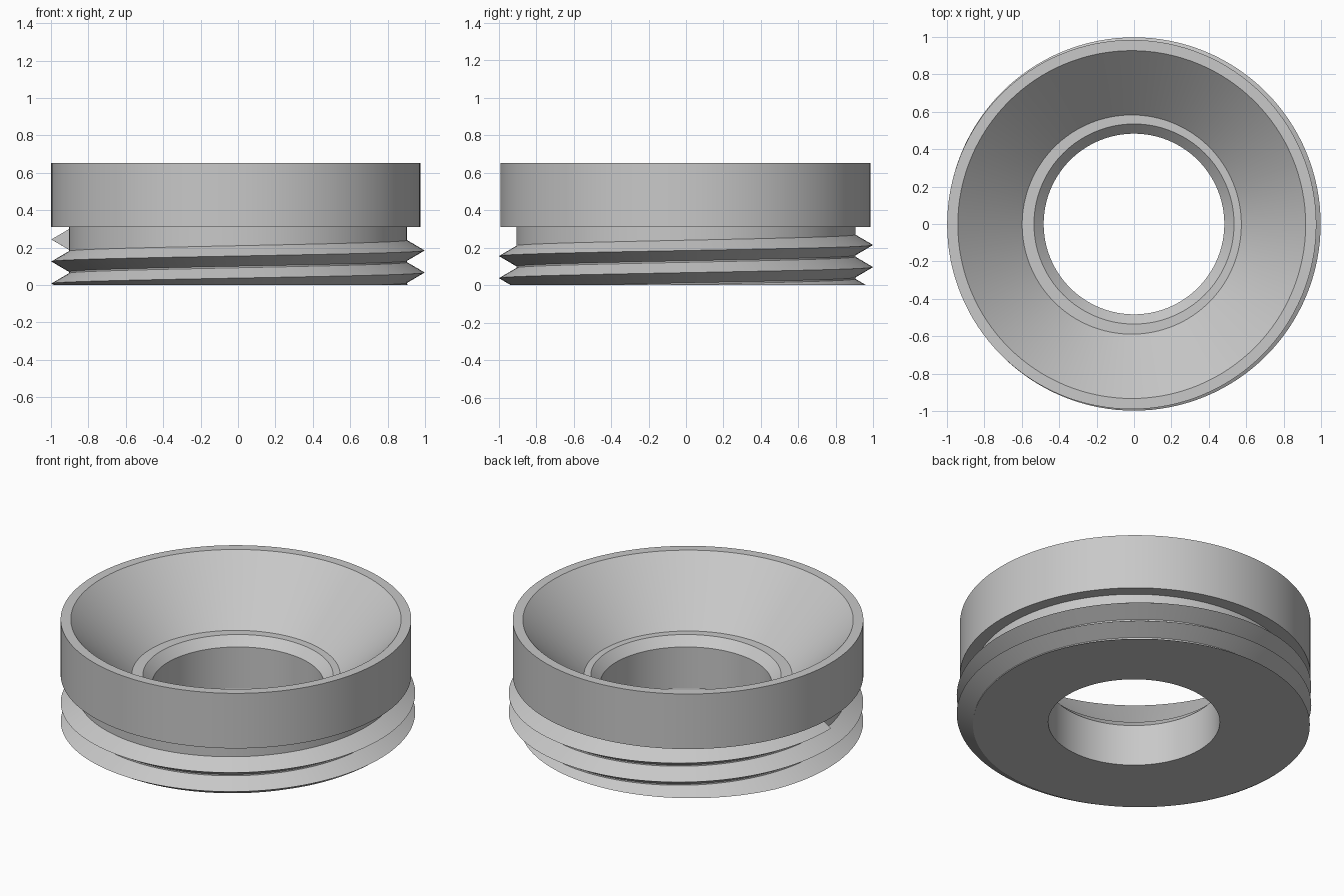
import bpy
import bmesh
from math import cos, sin, pi, radians

SEGMENTS = 128
SEAT_Z = 0.31     # where the bowl sits on the threaded collar
ROOT_R = 0.904    # outer radius of the collar
CREST_R = 0.998   # radius of the thread tip
PITCH = 0.118

default_cube = bpy.data.objects.get("Cube")
if default_cube:
    bpy.data.objects.remove(default_cube, do_unlink=True)

grey = bpy.data.materials.new("plain grey")
grey.use_nodes = True
grey.diffuse_color = (0.58, 0.58, 0.58, 1)
grey.node_tree.nodes["Principled BSDF"].inputs["Base Color"].default_value = grey.diffuse_color


def finish(bm, name, location=(0, 0, 0)):
    """Turn a bmesh into a smooth shaded object with sharp edges kept."""
    bmesh.ops.recalc_face_normals(bm, faces=bm.faces)
    mesh = bpy.data.meshes.new(name)
    bm.to_mesh(mesh)
    bm.free()
    mesh.materials.append(grey)
    obj = bpy.data.objects.new(name, mesh)
    obj.location = location
    bpy.context.collection.objects.link(obj)
    bpy.ops.object.select_all(action="DESELECT")
    obj.select_set(True)
    bpy.context.view_layer.objects.active = obj
    bpy.ops.object.shade_smooth_by_angle(angle=radians(25))
    return obj


def sweep(bm, profile, steps, start=0.0, rise=0.0, z0=0.0, closed=True):
    """Carry a closed (radius, z) profile round the z axis, rising per turn."""
    rings = []
    for i in range(steps if closed else steps + 1):
        a = start + 2 * pi * i / SEGMENTS
        lift = z0 + rise * i / SEGMENTS
        rings.append([bm.verts.new((r * cos(a), r * sin(a), z + lift)) for r, z in profile])
    pairs = list(zip(rings, rings[1:]))
    if closed:
        pairs.append((rings[-1], rings[0]))
    n = len(profile)
    for a, b in pairs:
        for j in range(n):
            k = (j + 1) % n
            bm.faces.new((a[j], b[j], b[k], a[k]))
    if not closed:
        bm.faces.new(rings[0])
        bm.faces.new(rings[-1])


# Threaded collar with a chamfered bore
bm = bmesh.new()
sweep(bm, [(0.483, 0), (ROOT_R, 0), (ROOT_R, SEAT_Z), (0.535, SEAT_Z), (0.483, 0.257)], SEGMENTS)
finish(bm, "threaded_collar")

# Funnel bowl, slightly off the collar's axis
bm = bmesh.new()
sweep(bm, [(0.586, SEAT_Z), (0.987, SEAT_Z), (0.987, 0.652), (0.93, 0.652)], SEGMENTS)
finish(bm, "funnel_bowl", (-0.012, -0.003, 0))

# Helical thread, two turns ending on the right side, trimmed flat at the base
bm = bmesh.new()
half = 0.055
sweep(bm, [(ROOT_R - 0.015, -half), (ROOT_R, -half), (CREST_R, 0), (ROOT_R, half), (ROOT_R - 0.015, half)],
      SEGMENTS * 3, start=-pi, rise=PITCH, z0=0.008 - PITCH, closed=False)
cut = bmesh.ops.bisect_plane(bm, geom=bm.verts[:] + bm.edges[:] + bm.faces[:],
                             plane_co=(0, 0, 0), plane_no=(0, 0, -1), clear_outer=True)
rim = [e for e in cut["geom_cut"] if isinstance(e, bmesh.types.BMEdge) and e.is_valid]
bmesh.ops.triangle_fill(bm, edges=rim, use_beauty=True)
finish(bm, "helical_thread")
